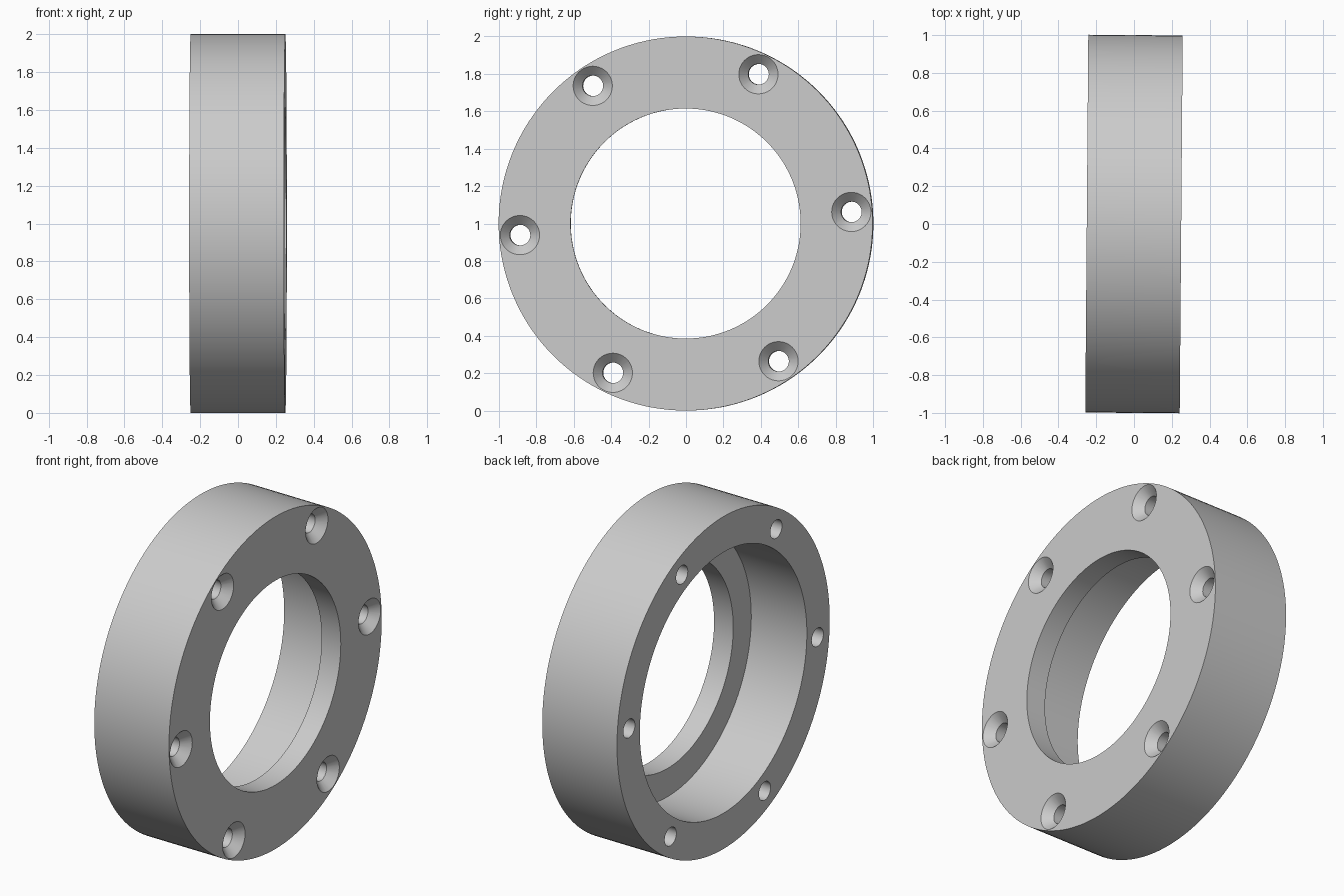
import bpy
import bmesh
from math import radians, cos, sin, tau
from mathutils import Matrix, Vector

cube = bpy.data.objects.get("Cube")
if cube:
    bpy.data.objects.remove(cube, do_unlink=True)

WIDTH, OUTER, BORE, RECESS, LIP = 0.5, 1.0, 0.615, 0.785, 0.128
HOLE, SINK, BOLT_CIRCLE, BOLTS, FIRST = 0.055, 0.105, 0.888, 6, 4.0
FACE = WIDTH / 2

grey = bpy.data.materials.new("satin grey")
grey.use_nodes = True
colour = (0.6, 0.6, 0.6, 1)
grey.diffuse_color = colour
grey.node_tree.nodes["Principled BSDF"].inputs["Base Color"].default_value = colour


def lathe(bm, profile, steps, centre=(0, 0, 0)):
    """Revolve a closed (x, radius) profile about the x axis."""
    verts = [bm.verts.new((x, 0, r)) for x, r in profile]
    edges = [bm.edges.new((v, verts[i - 1])) for i, v in enumerate(verts)]
    made = bmesh.ops.spin(bm, geom=verts + edges, cent=(0, 0, 0), axis=(1, 0, 0),
                          angle=tau, steps=steps, use_duplicate=False)
    part = [v for v in bm.verts if not v.tag]
    bmesh.ops.translate(bm, vec=centre, verts=part)
    bmesh.ops.remove_doubles(bm, verts=part, dist=1e-5)
    for v in bm.verts:
        v.tag = True


def make_object(name, bm):
    bmesh.ops.recalc_face_normals(bm, faces=bm.faces)
    mesh = bpy.data.meshes.new(name)
    bm.to_mesh(mesh)
    bm.free()
    mesh.materials.append(grey)
    obj = bpy.data.objects.new(name, mesh)
    bpy.context.collection.objects.link(obj)
    return obj


# Ring with a stepped bore: narrow lip at +x, wide recess at -x
bm = bmesh.new()
lathe(bm, [(-FACE, OUTER), (FACE, OUTER), (FACE, BORE), (FACE - LIP, BORE),
           (FACE - LIP, RECESS), (-FACE, RECESS)], 144)
ring = make_object("flange_ring", bm)

# Countersunk bolt holes, all in one cutter
bm = bmesh.new()
depth, over = SINK - HOLE, 0.02
for i in range(BOLTS):
    a = radians(FIRST + i * 360 / BOLTS)
    lathe(bm, [(-FACE - over, 0), (-FACE - over, HOLE), (FACE - depth, HOLE),
               (FACE + over, SINK + over), (FACE + over, 0)], 40,
          (0, BOLT_CIRCLE * cos(a), BOLT_CIRCLE * sin(a)))
# Drop the faces collapsed onto each axis
bmesh.ops.dissolve_degenerate(bm, dist=1e-5, edges=bm.edges)
axis_edges = [e for e in bm.edges if e.calc_length() > WIDTH + over]
bmesh.ops.delete(bm, geom=axis_edges, context='EDGES')
cutter = make_object("bolt_hole_cutter", bm)
cutter.hide_render = True

# Cut the holes, then discard the cutter
cut = ring.modifiers.new("bolt_holes", 'BOOLEAN')
cut.operation = 'DIFFERENCE'
cut.solver = 'EXACT'
cut.object = cutter
bpy.ops.object.select_all(action='DESELECT')
ring.select_set(True)
bpy.context.view_layer.objects.active = ring
bpy.ops.object.modifier_apply(modifier=cut.name)
bpy.data.objects.remove(cutter, do_unlink=True)

# Stand the ring on the ground with its slight turn
ring.data.transform(Matrix.Translation(Vector((0, 0, OUTER)))
                    @ Matrix.Rotation(-0.008, 4, 'Z'))
bpy.ops.object.shade_smooth_by_angle(angle=radians(30))
